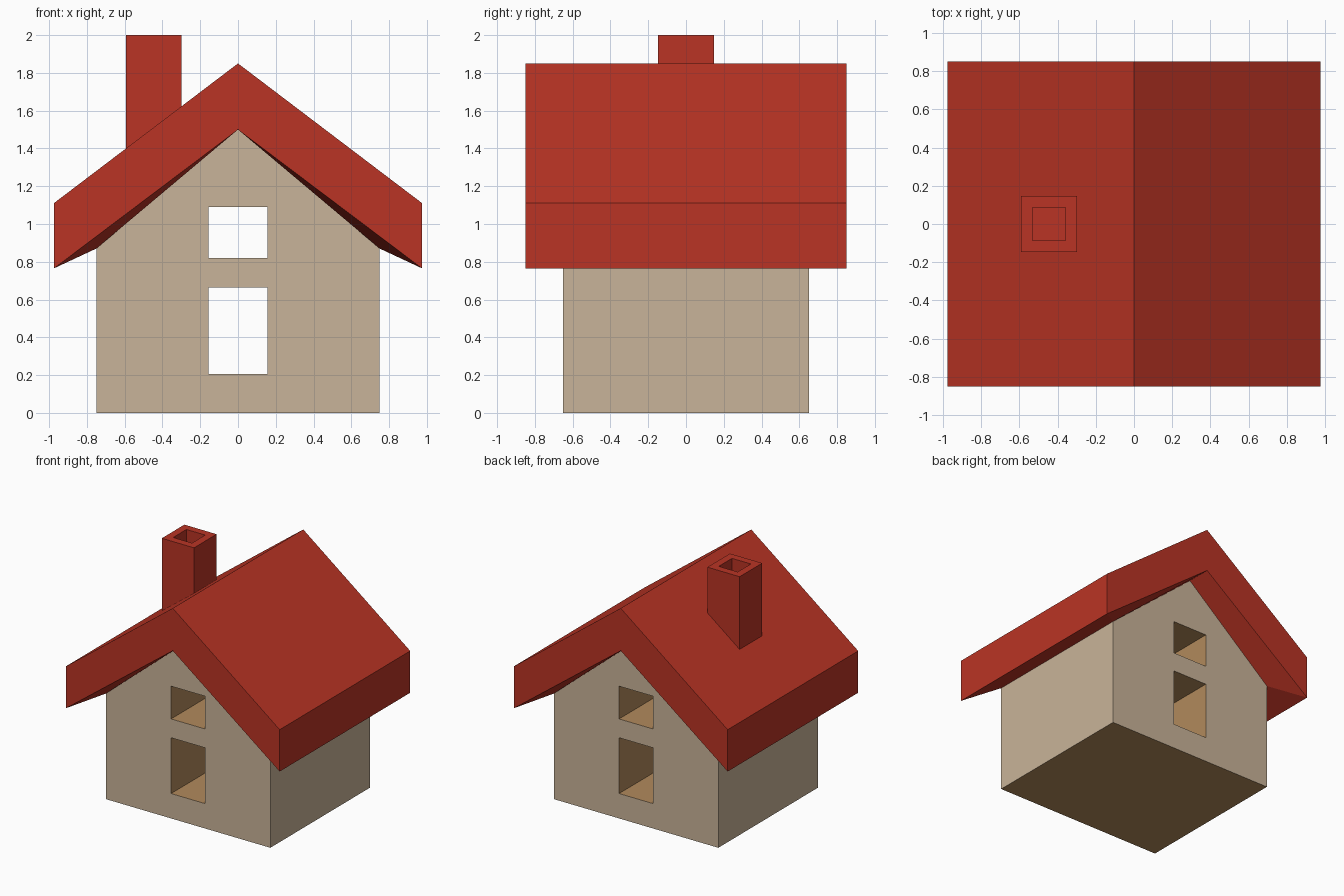
import bpy
import bmesh
from mathutils import Matrix

if "Cube" in bpy.data.objects:
    bpy.data.objects.remove(bpy.data.objects["Cube"])


def material(name, color):
    m = bpy.data.materials.new(name)
    m.diffuse_color = (*color, 1.0)
    m.use_nodes = True
    m.node_tree.nodes["Principled BSDF"].inputs["Base Color"].default_value = m.diffuse_color
    return m


BEIGE = material("beige wall", (0.584, 0.456, 0.319))
BROWN = material("tan brown", (0.445, 0.254, 0.107))
RED = material("roof red", (0.491, 0.034, 0.018))

WALL_X, WALL_Y, EAVE_Z, PEAK_Z = 0.75, 0.65, 0.87, 1.5
ROOF_X, ROOF_Y, EDGE_LOW, EDGE_TOP, RIDGE_Z = 0.975, 0.85, 0.765, 1.11, 1.85


def finish(name, bm, mats):
    mesh = bpy.data.meshes.new(name)
    bm.to_mesh(mesh)
    bm.free()
    for m in mats:
        mesh.materials.append(m)
    obj = bpy.data.objects.new(name, mesh)
    bpy.context.collection.objects.link(obj)
    return obj


def rect(x, z0, z1):
    return [(-x, z0), (x, z0), (x, z1), (-x, z1)]


# House body: gable profile with two openings running right through
curve = bpy.data.curves.new("body_profile", 'CURVE')
curve.dimensions = '2D'
curve.fill_mode = 'BOTH'
curve.extrude = WALL_Y
gable = rect(WALL_X, 0, EAVE_Z)
gable.insert(3, (0, PEAK_Z))
for outline in (gable, rect(0.155, 0.205, 0.665), rect(0.155, 0.82, 1.09)):
    spline = curve.splines.new('POLY')
    spline.points.add(len(outline) - 1)
    for p, (x, z) in zip(spline.points, outline):
        p.co = (x, z, 0, 1)
    spline.use_cyclic_u = True
temp = bpy.data.objects.new("body_profile", curve)
bpy.context.collection.objects.link(temp)
bpy.context.view_layer.update()
bm = bmesh.new()
bm.from_mesh(temp.to_mesh())
temp.to_mesh_clear()
bpy.data.objects.remove(temp)
bmesh.ops.transform(bm, matrix=Matrix.Rotation(1.5707963268, 4, 'X'), verts=bm.verts)
bmesh.ops.remove_doubles(bm, verts=bm.verts, dist=0.0005)
bmesh.ops.recalc_face_normals(bm, faces=bm.faces)
covered = []
for f in bm.faces:
    f.smooth = False
    c = f.calc_center_median()
    cap = abs(f.normal.y) > 0.5
    # reveals and underside are brown, outer walls beige
    f.material_index = int(not cap and (abs(c.x) < 0.2 or c.z < 0.01))
    if not cap and abs(f.normal.x) > 0.1 and f.normal.z > 0.1:
        covered.append(f)       # slopes hidden under the roof
bmesh.ops.delete(bm, geom=covered, context='FACES')
finish("house_body", bm, [BEIGE, BROWN])

# Roof: slopes, edge boards, gable fronts and the soffit joining the walls
bm = bmesh.new()


def face(*pts):
    bm.faces.new([bm.verts.new(p) for p in pts])


for s in (-1, 1):
    X, W = s * ROOF_X, s * WALL_X
    Y, V = ROOF_Y, WALL_Y
    face((0, -Y, RIDGE_Z), (X, -Y, EDGE_TOP), (X, Y, EDGE_TOP), (0, Y, RIDGE_Z))
    face((X, -Y, EDGE_TOP), (X, -Y, EDGE_LOW), (X, Y, EDGE_LOW), (X, Y, EDGE_TOP))
    face((X, -Y, EDGE_LOW), (W, -V, EAVE_Z), (W, V, EAVE_Z), (X, Y, EDGE_LOW))
    for e in (-1, 1):
        face((0, e * Y, RIDGE_Z), (X, e * Y, EDGE_TOP), (X, e * Y, EDGE_LOW), (0, e * Y, PEAK_Z))
        face((0, e * Y, PEAK_Z), (X, e * Y, EDGE_LOW), (W, e * V, EAVE_Z), (0, e * V, PEAK_Z))
bmesh.ops.remove_doubles(bm, verts=bm.verts, dist=0.0005)
bmesh.ops.recalc_face_normals(bm, faces=bm.faces)
finish("roof", bm, [RED])

# Chimney: square stack with a recessed flue, its foot following the slope
bm = bmesh.new()
CX, SLOPE = -0.445, (RIDGE_Z - EDGE_TOP) / ROOF_X


def ring(h, z):
    pts = [(CX + a * h, b * h) for a, b in ((-1, -1), (1, -1), (1, 1), (-1, 1))]
    return [bm.verts.new((x, y, RIDGE_Z + SLOPE * x if z is None else z)) for x, y in pts]


rings = [ring(0.147, None), ring(0.147, 2.0), ring(0.086, 2.0), ring(0.086, 1.65)]
for a, b in zip(rings, rings[1:]):
    for i in range(4):
        j = (i + 1) % 4
        bm.faces.new((a[i], a[j], b[j], b[i]))
bm.faces.new(rings[-1])
finish("chimney", bm, [RED])
